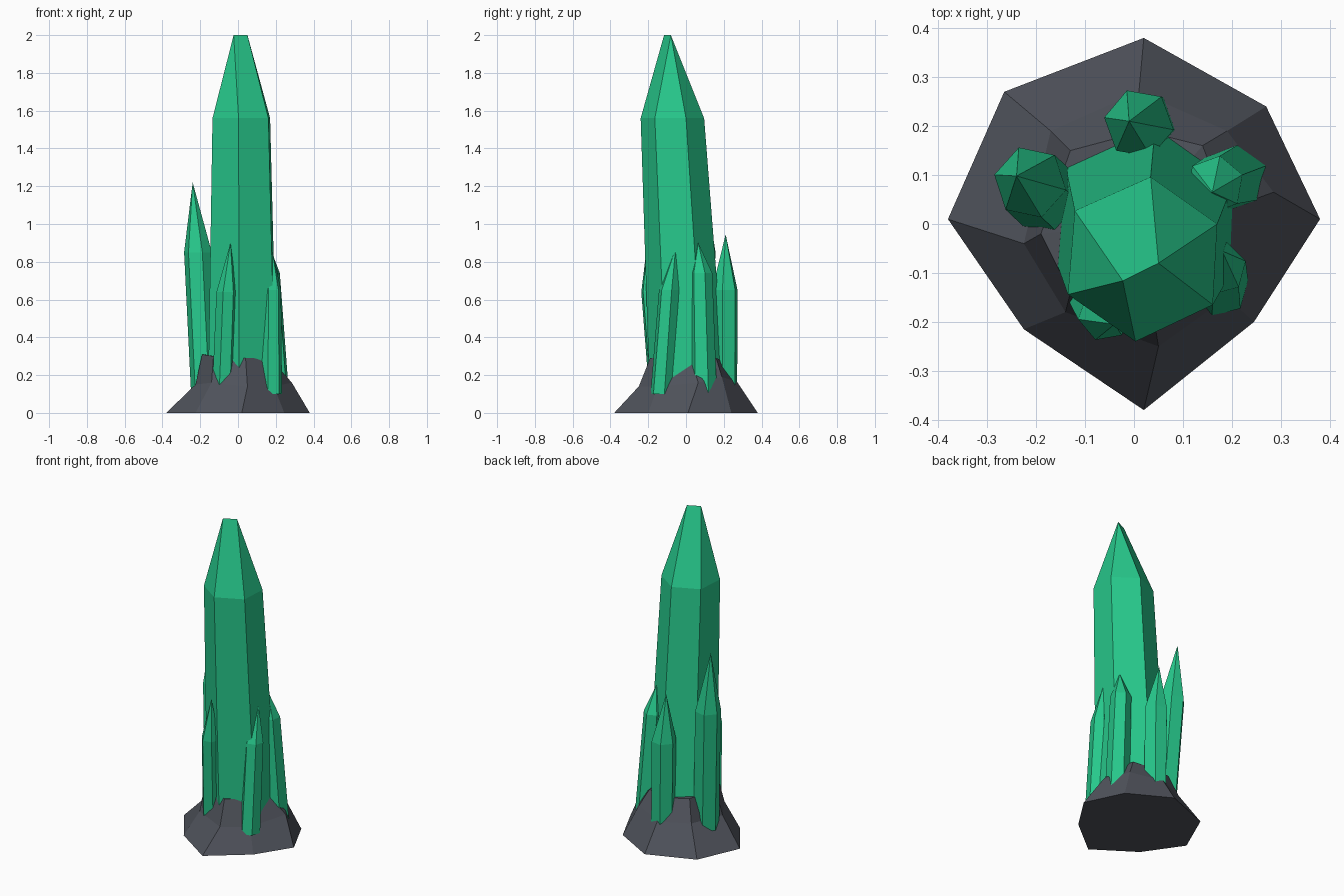
import bpy, bmesh, math

if "Cube" in bpy.data.objects:
    bpy.data.objects.remove(bpy.data.objects["Cube"])

def material(name, color):
    m = bpy.data.materials.new(name)
    m.diffuse_color = (*color, 1)
    m.use_nodes = True
    m.node_tree.nodes["Principled BSDF"].inputs["Base Color"].default_value = m.diffuse_color
    return m

green = material("green_crystal", (0.02, 0.58, 0.26))
stone = material("dark_stone", (0.08, 0.087, 0.107))

def loft(name, rings, mat, tip=None):
    """Skin equal-sized rings of points; close below, and with a cap or a tip above."""
    bm = bmesh.new()
    vr = [[bm.verts.new(p) for p in ring] for ring in rings]
    n = len(vr[0])
    bm.faces.new(vr[0][::-1])
    for a, b in zip(vr, vr[1:]):
        for i in range(n):
            j = (i + 1) % n
            bm.faces.new((a[i], a[j], b[j], b[i]))
    if tip:
        t = bm.verts.new(tip)
        for i in range(n):
            bm.faces.new((vr[-1][i], vr[-1][(i + 1) % n], t))
    else:
        bm.faces.new(vr[-1])
    bmesh.ops.remove_doubles(bm, verts=bm.verts, dist=1e-5)
    bmesh.ops.recalc_face_normals(bm, faces=bm.faces)
    me = bpy.data.meshes.new(name)
    bm.to_mesh(me)
    bm.free()
    me.materials.append(mat)
    ob = bpy.data.objects.new(name, me)
    bpy.context.collection.objects.link(ob)
    return ob

def hexagon(x, y, z, r, turn):
    return [(x + r * math.cos(math.radians(turn + 60 * i)),
             y + r * math.sin(math.radians(turn + 60 * i)), z) for i in range(6)]

# Rock base: eight-sided foot, broken slope and rough top
foot = [(0.38, 0.01), (0.27, 0.24), (0.02, 0.38), (-0.265, 0.27),
        (-0.38, 0.01), (-0.225, -0.215), (0.02, -0.38), (0.245, -0.2)]
slope = [(0.285, 0.065, 0.16), (0.19, 0.19, 0.19), (0.01, 0.27, 0.165), (-0.17, 0.19, 0.17),
         (-0.225, -0.04, 0.15), (-0.14, -0.18, 0.16), (0.05, -0.25, 0.14), (0.19, -0.15, 0.14)]
crown = [(0.19, 0.03, 0.27), (0.14, 0.16, 0.29), (0.02, 0.19, 0.28), (-0.13, 0.15, 0.3),
         (-0.19, -0.02, 0.31), (-0.13, -0.14, 0.3), (0.04, -0.19, 0.29), (0.12, -0.14, 0.29)]
loft("rock_base", [[(x, y, 0) for x, y in foot], slope, crown], stone, (0, 0, 0.29))

# Main crystal: leaning hexagonal shaft ending in a short chisel ridge
shoulder = [(0.17, 0.0), (0.034, 0.096), (-0.121, 0.027),
            (-0.135, -0.144), (0.003, -0.24), (0.161, -0.165)]
base = [(0.025 + 1.2 * (x - 0.018), 0.01 + 1.2 * (y + 0.071), 0.1) for x, y in shoulder]
ridge_r, ridge_l = (0.05, -0.08, 2.0), (-0.023, -0.116, 2.0)

bm_rings = [base, [(x, y, 1.56) for x, y in shoulder]]
main = loft("main_crystal", bm_rings, green)
bm = bmesh.new()
bm.from_mesh(main.data)
bm.faces.remove(max(bm.faces, key=lambda f: f.calc_center_median().z))
bm.verts.ensure_lookup_table()
ring = [min(bm.verts, key=lambda v: (v.co.x - x) ** 2 + (v.co.y - y) ** 2 + (v.co.z - 1.56) ** 2)
        for x, y in shoulder]
r, l = bm.verts.new(ridge_r), bm.verts.new(ridge_l)
for f in ((ring[0], ring[1], r), (ring[1], ring[2], l, r), (ring[2], ring[3], l),
          (ring[3], ring[4], l), (ring[4], ring[5], r, l), (ring[5], ring[0], r)):
    bm.faces.new(f)
bmesh.ops.recalc_face_normals(bm, faces=bm.faces)
bm.to_mesh(main.data)
bm.free()

# Small crystals: base centre, base radius, shoulder centre, shoulder radius, tip, turn
small = {
    "left_crystal": ((-0.175, 0.05, 0.1), 0.075, (-0.212, 0.085, 0.85), 0.075, (-0.24, 0.098, 1.22), 48),
    "front_crystal": ((-0.08, -0.14, 0.1), 0.058, (-0.06, -0.185, 0.64), 0.055, (-0.04, -0.205, 0.9), 10),
    "right_front_crystal": ((0.175, -0.13, 0.1), 0.06, (0.175, -0.09, 0.65), 0.055, (0.18, -0.055, 0.87), 15),
    "right_back_crystal": ((0.204, 0.095, 0.1), 0.07, (0.165, 0.08, 0.74), 0.06, (0.16, 0.065, 0.9), 20),
    "back_crystal": ((0.015, 0.205, 0.1), 0.07, (0.01, 0.205, 0.65), 0.072, (-0.01, 0.21, 0.945), 50),
}
for name, (b, rb, s, rs, tip, turn) in small.items():
    loft(name, [hexagon(*b, rb, turn), hexagon(*s, rs, turn)], green, tip)
